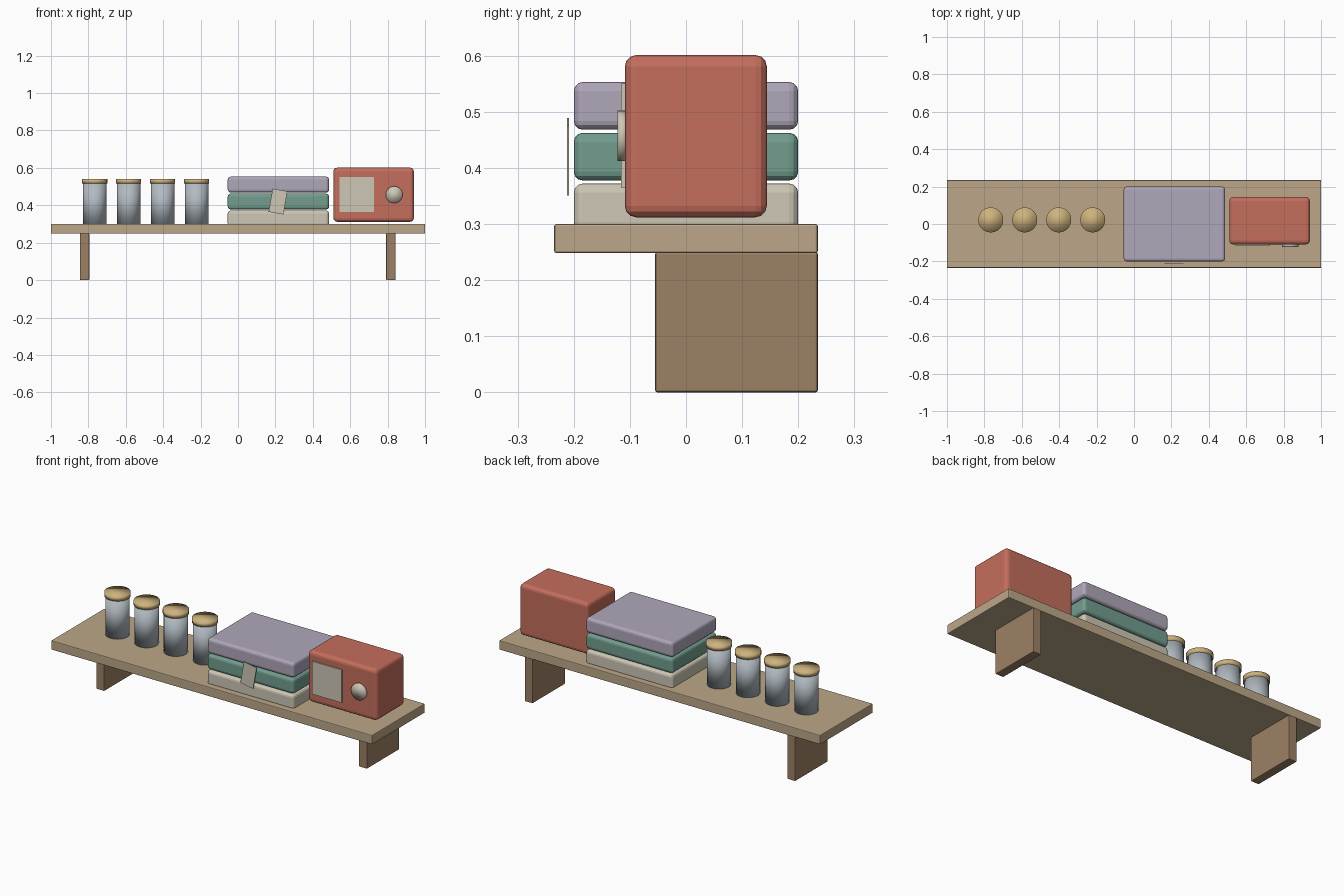
import bpy
import math

if "Cube" in bpy.data.objects:
    bpy.data.objects.remove(bpy.data.objects["Cube"])


def material(name, r, g, b):
    # sRGB 0-255 to linear
    def lin(c):
        c /= 255
        return c / 12.92 if c <= 0.04045 else ((c + 0.055) / 1.055) ** 2.4
    m = bpy.data.materials.new(name)
    m.diffuse_color = (lin(r), lin(g), lin(b), 1)
    m.use_nodes = True
    m.node_tree.nodes["Principled BSDF"].inputs["Base Color"].default_value = m.diffuse_color
    return m


OAK = material("light oak", 188, 167, 137)
WALNUT = material("brown wood", 158, 129, 102)
GLASS = material("blue grey glass", 178, 187, 194)
BRASS = material("brass", 205, 178, 125)
CREAM = material("cream", 206, 199, 181)
GREEN = material("sage green", 115, 158, 143)
LAVENDER = material("lavender", 176, 167, 186)
RED = material("brick red", 197, 110, 93)


def box(name, x, y, z, mat, bevel=0.0, segments=2):
    """Box from (min, max) pairs on each axis, with rounded edges."""
    centre = [(a + b) / 2 for a, b in (x, y, z)]
    bpy.ops.mesh.primitive_cube_add(size=1, location=centre)
    ob = bpy.context.object
    ob.name = name
    ob.scale = [b - a for a, b in (x, y, z)]
    bpy.ops.object.transform_apply(location=False, rotation=False, scale=True)
    ob.data.materials.append(mat)
    if bevel:
        mod = ob.modifiers.new("rounded edges", 'BEVEL')
        mod.width = bevel
        mod.segments = segments
    return ob


def cylinder(name, location, radius, depth, mat, rotation=(0, 0, 0)):
    bpy.ops.mesh.primitive_cylinder_add(vertices=32, radius=radius, depth=depth,
                                        location=location, rotation=rotation)
    ob = bpy.context.object
    ob.name = name
    ob.data.materials.append(mat)
    bpy.ops.object.shade_smooth()
    return ob


# Shelf board and its two brackets
box("shelf_board", (-1, 1), (-0.235, 0.235), (0.248, 0.30), OAK, 0.004)
for side, cx in (("left", -0.82), ("right", 0.817)):
    box(side + "_bracket", (cx - 0.025, cx + 0.025), (-0.055, 0.235),
        (0, 0.25), WALNUT, 0.004)

# Row of jars with lids
for i in range(4):
    x = -0.766 + i * 0.1817
    cylinder(f"jar_{i + 1}", (x, 0.022, 0.41), 0.062, 0.22, GLASS)
    cylinder(f"jar_lid_{i + 1}", (x, 0.022, 0.5285), 0.067, 0.025, BRASS)

# Stack of folded linens
for i, (name, mat) in enumerate((("bottom", CREAM), ("middle", GREEN), ("top", LAVENDER))):
    z = 0.287 + i * 0.0905
    box(name + "_linen", (-0.055, 0.487), (-0.20, 0.20), (z, z + 0.085), mat, 0.016, 3)

# Tilted tag hanging in front of the stack
tag = box("tag", (0.174, 0.254), (-0.2125, -0.2085), (0.357, 0.483), CREAM)
tag.rotation_euler.y = math.radians(10)

# Radio body, speaker panel and dial
box("radio_body", (0.51, 0.94), (-0.109, 0.144), (0.312, 0.601), RED, 0.02, 3)
box("radio_panel", (0.542, 0.726), (-0.116, -0.1065), (0.365, 0.55), CREAM)
cylinder("radio_dial", (0.835, -0.1135, 0.457), 0.045, 0.018, CREAM,
         (math.radians(90), 0, 0))
